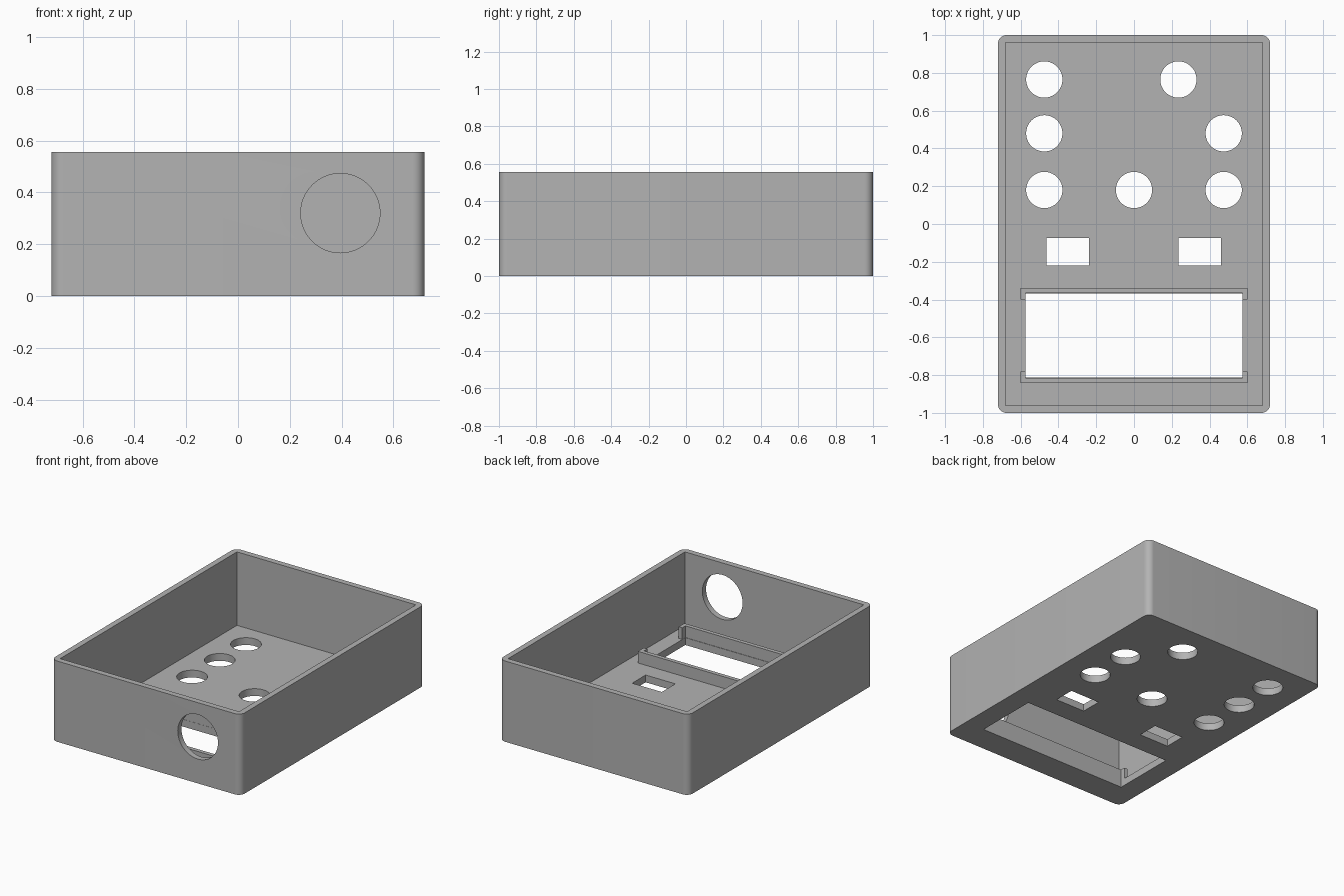
import bpy, bmesh
from mathutils import Matrix, Vector

cube = bpy.data.objects.get("Cube")
if cube:
    bpy.data.objects.remove(cube, do_unlink=True)

grey = bpy.data.materials.new("plain grey")
grey.use_nodes = True
GREY = (0.45, 0.45, 0.45, 1)
grey.diffuse_color = GREY
grey.node_tree.nodes["Principled BSDF"].inputs["Base Color"].default_value = GREY

HEIGHT, FLOOR, WALL = 0.555, 0.05, 0.04
HALF_X, HALF_Y = 0.72, 1.0


def finish(name, bm):
    bmesh.ops.recalc_face_normals(bm, faces=bm.faces)
    mesh = bpy.data.meshes.new(name)
    bm.to_mesh(mesh)
    bm.free()
    obj = bpy.data.objects.new(name, mesh)
    mesh.materials.append(grey)
    bpy.context.collection.objects.link(obj)
    return obj


def add_box(bm, lo, hi):
    lo, hi = Vector(lo), Vector(hi)
    matrix = Matrix.Translation((lo + hi) / 2) @ Matrix.Diagonal((*(hi - lo), 1))
    return bmesh.ops.create_cube(bm, size=1, matrix=matrix)["verts"]


def add_cylinder(bm, centre, radius, depth, rotation=Matrix()):
    bmesh.ops.create_cone(bm, cap_ends=True, segments=64, radius1=radius, radius2=radius,
                          depth=depth, matrix=Matrix.Translation(centre) @ rotation)


# Outer block with rounded vertical corners
bm = bmesh.new()
add_box(bm, (-HALF_X, -HALF_Y, 0), (HALF_X, HALF_Y, HEIGHT))
uprights = [e for e in bm.edges if abs(e.verts[0].co.z - e.verts[1].co.z) > 0.1]
bmesh.ops.bevel(bm, geom=uprights, offset=0.045, segments=10, profile=0.5, affect='EDGES')
case = finish("open_case", bm)

# Cutter for the square-cornered interior
bm = bmesh.new()
add_box(bm, (WALL - HALF_X, WALL - HALF_Y, FLOOR), (HALF_X - WALL, HALF_Y - WALL, 1))
interior = finish("interior_cutter", bm)

# Cutter for every opening in the floor and front wall
bm = bmesh.new()
for x, y in ((-0.475, 0.765), (0.235, 0.765), (-0.475, 0.48), (0.475, 0.48),
             (-0.475, 0.18), (0, 0.18), (0.475, 0.18)):
    add_cylinder(bm, (x, y, 0), 0.096, 0.3)
for x in (-0.35, 0.348):
    add_box(bm, (x - 0.113, -0.22, -0.1), (x + 0.113, -0.073, 0.15))
add_box(bm, (-0.574, -0.812, -0.1), (0.574, -0.367, 0.15))
add_cylinder(bm, (0.395, -HALF_Y, 0.32), 0.153, 0.3, Matrix.Rotation(1.5707963, 4, 'X'))
openings = finish("opening_cutter", bm)

for cutter in (interior, openings):
    mod = case.modifiers.new(cutter.name, 'BOOLEAN')
    mod.operation = 'DIFFERENCE'
    mod.solver = 'EXACT'
    mod.object = cutter
bpy.context.view_layer.objects.active = case
case.select_set(True)
for mod in list(case.modifiers):
    bpy.ops.object.modifier_apply(modifier=mod.name)
for cutter in (interior, openings):
    bpy.data.objects.remove(cutter, do_unlink=True)
bpy.ops.object.shade_smooth_by_angle(angle=0.5)


# Channel-shaped rails holding a panel over the large window
def rail(name, outer_y, inward):
    thick, lip = 0.028 * inward, 0.063 * inward
    half = [(0.602, 0), (0.602, lip), (0.575, lip), (0.575, thick)]
    outline = half + [(-x, y) for x, y in reversed(half)]
    bm = bmesh.new()
    base = bm.faces.new([bm.verts.new((x, outer_y + y, FLOOR)) for x, y in outline])
    top = bmesh.ops.extrude_face_region(bm, geom=[base], use_keep_orig=True)["geom"]
    bmesh.ops.translate(bm, vec=(0, 0, 0.08),
                        verts=[v for v in top if isinstance(v, bmesh.types.BMVert)])
    finish(name, bm)


rail("back_window_rail", -0.338, -1)
rail("front_window_rail", -0.843, 1)
